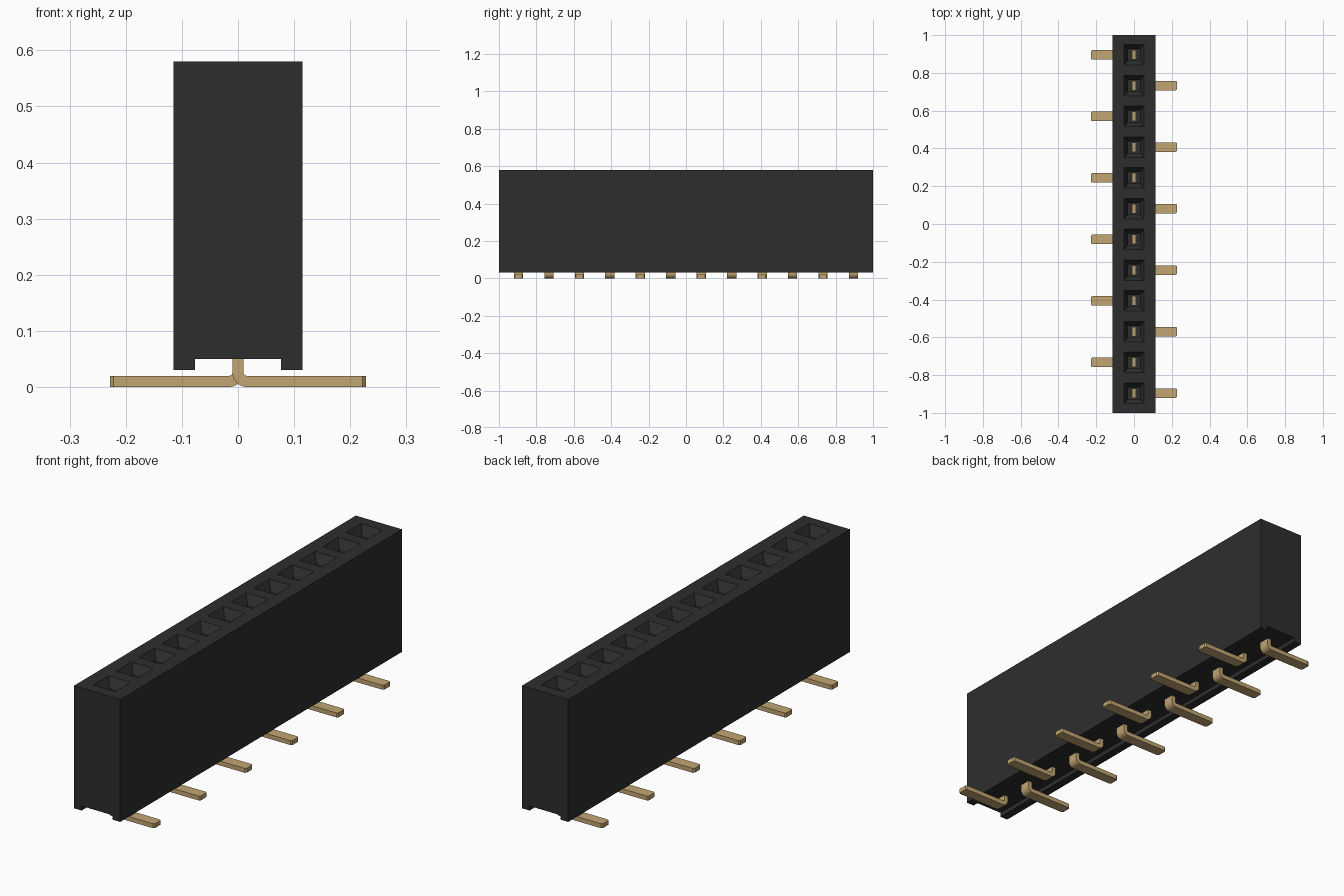
import bpy, bmesh, math
from mathutils import Vector

if "Cube" in bpy.data.objects:
    bpy.data.objects.remove(bpy.data.objects["Cube"], do_unlink=True)

COUNT, PITCH = 12, 0.1628
pin_ys = [(i - (COUNT - 1) / 2) * PITCH for i in range(COUNT)]


def material(name, rgb, roughness):
    m = bpy.data.materials.new(name)
    m.use_nodes = True
    m.diffuse_color = (*rgb, 1)
    bsdf = m.node_tree.nodes["Principled BSDF"]
    bsdf.inputs["Base Color"].default_value = (*rgb, 1)
    bsdf.inputs["Roughness"].default_value = roughness
    return m


def extrude_profile(bm, profile, ys):
    """Sweep an x,z outline along y through the given stations."""
    rings = [[bm.verts.new((x, y, z)) for x, z in profile] for y in ys]
    n = len(profile)
    for a, b in zip(rings, rings[1:]):
        for i in range(n):
            bm.faces.new((a[i], a[(i + 1) % n], b[(i + 1) % n], b[i]))
    bm.faces.new(rings[0])
    bm.faces.new(rings[-1])
    bmesh.ops.recalc_face_normals(bm, faces=bm.faces)


def finish(bm, name, mat):
    mesh = bpy.data.meshes.new(name)
    bm.to_mesh(mesh)
    bm.free()
    mesh.materials.append(mat)
    obj = bpy.data.objects.new(name, mesh)
    bpy.context.collection.objects.link(obj)
    return obj


black = material("black plastic", (0.027, 0.027, 0.027), 0.6)
gold = material("gold metal", (0.54, 0.38, 0.17), 0.5)

# Housing with a channel along its underside
W, TOP, BASE, ROOF, SLOT = 0.115, 0.58, 0.03, 0.05, 0.077
outline = [(-W, BASE), (-SLOT, BASE), (-SLOT, ROOF), (SLOT, ROOF),
           (SLOT, BASE), (W, BASE), (W, TOP), (-W, TOP)]
stations = [-1] + [y + PITCH / 2 for y in pin_ys[:-1]] + [1]
bm = bmesh.new()
extrude_profile(bm, outline, stations)

# Square sockets: rim, funnel, then a straight shaft
cells = [f for f in bm.faces if f.normal.z > 0.9 and f.calc_center_median().z > TOP - 0.01]
for half, z in ((0.054, TOP), (0.031, TOP - 0.04), (0.031, 0.15)):
    bmesh.ops.inset_individual(bm, faces=cells, thickness=0.01)
    for f in cells:
        c = f.calc_center_median()
        y = min(pin_ys, key=lambda p: abs(p - c.y))
        for v in f.verts:
            v.co = Vector((math.copysign(half, v.co.x - c.x),
                           y + math.copysign(half, v.co.y - c.y), z))
finish(bm, "housing", black)

# Bent contact pins whose feet alternate sides
T, HALF_W, REACH, PIN_TOP, R = 0.01, 0.025, 0.228, 0.3, 0.006


def arc(radius, start, end, steps=6):
    cx = cz = 2 * T + R
    cx = T + R
    for i in range(steps + 1):
        a = math.radians(start + (end - start) * i / steps)
        yield cx + radius * math.cos(a), cz + radius * math.sin(a)


pin_outline = ([(-T, PIN_TOP)] + list(arc(R + 2 * T, 180, 270))
               + [(REACH, 0), (REACH, 2 * T)]
               + list(arc(R, 270, 180)) + [(T, PIN_TOP)])
for i, y in enumerate(pin_ys):
    side = 1 if i % 2 == 0 else -1
    bm = bmesh.new()
    extrude_profile(bm, [(side * x, z) for x, z in pin_outline], (y - HALF_W, y + HALF_W))
    tip = [e for e in bm.edges if all(abs(v.co.x) > REACH - 0.001 for v in e.verts)
           and abs(e.verts[0].co.y - e.verts[1].co.y) < 0.001]
    bmesh.ops.bevel(bm, geom=tip, offset=0.006, segments=1, affect='EDGES')
    pin = finish(bm, f"contact_pin_{i + 1}", gold)
    bpy.ops.object.select_all(action='DESELECT')
    pin.select_set(True)
    bpy.context.view_layer.objects.active = pin
    bpy.ops.object.shade_smooth_by_angle(angle=math.radians(30))
